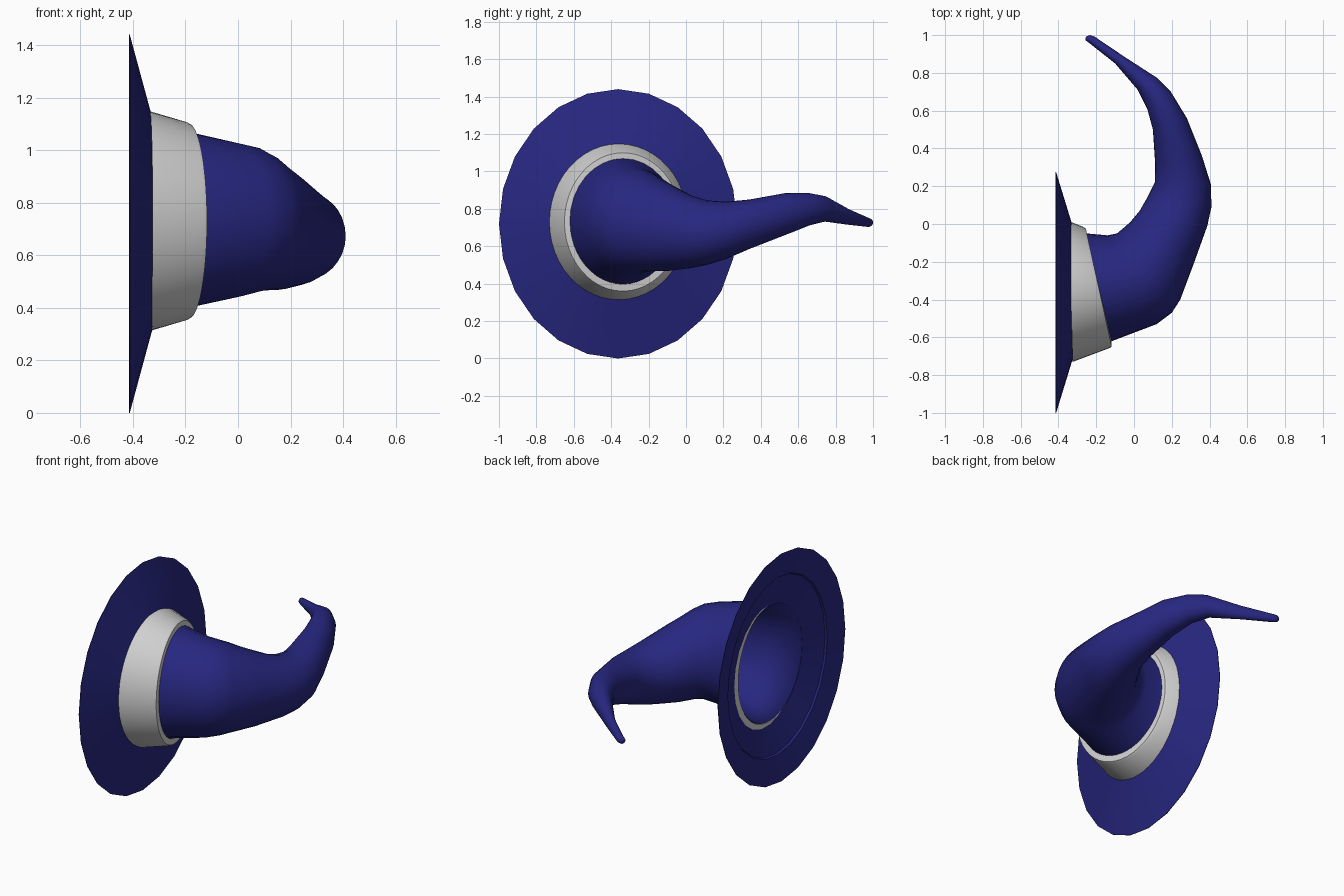
import bpy, bmesh, math
from mathutils import Vector


def material(name, rgb):
    m = bpy.data.materials.new(name)
    m.diffuse_color = (*rgb, 1)
    return m


BLUE = material("navy cloth", (0.02, 0.02, 0.22))
GREY = material("light grey ribbon", (0.64, 0.64, 0.64))


def loft(name, sections, mat, sides, cap_end=False, closed=False, angle=40):
    """Skin elliptical rings. A section is (outer_x, outer_y, inner_x, inner_y, z, half_height)."""
    bm = bmesh.new()
    rings = []
    for ax, ay, bx, by, z, rz in sections:
        a, b = Vector((ax, ay, z)), Vector((bx, by, z))
        mid, half = (a + b) / 2, (a - b) / 2
        rings.append([bm.verts.new(mid + half * math.cos(t) + Vector((0, 0, rz * math.sin(t))))
                      for t in (math.tau * i / sides for i in range(sides))])
    pairs = list(zip(rings, rings[1:]))
    if closed:
        pairs.append((rings[-1], rings[0]))
    for r, s in pairs:
        for i in range(sides):
            j = (i + 1) % sides
            bm.faces.new((r[i], r[j], s[j], s[i]))
    if cap_end:
        bm.faces.new(rings[-1])
    bmesh.ops.recalc_face_normals(bm, faces=bm.faces)
    me = bpy.data.meshes.new(name)
    bm.to_mesh(me)
    bm.free()
    me.materials.append(mat)
    ob = bpy.data.objects.new(name, me)
    bpy.context.collection.objects.link(ob)
    bpy.ops.object.select_all(action='DESELECT')
    ob.select_set(True)
    bpy.context.view_layer.objects.active = ob
    bpy.ops.object.shade_smooth_by_angle(angle=math.radians(angle))
    return ob


# Brim: thin shallow cone with a stepped underside; profile is (fraction of radius, x)
RY, RZ, CY, CZ = 0.637, 0.72, -0.363, 0.72
brim_profile = [(0.51, -0.315), (0.58, -0.33), (1.0, -0.412), (1.0, -0.415),
                (0.78, -0.387), (0.77, -0.376), (0.51, -0.332)]
loft("brim", [(x, CY - RY * f, x, CY + RY * f, CZ, RZ * f) for f, x in brim_profile],
     BLUE, 24, closed=True)

# Ribbon band: tapered, with its upper rim tilted
loft("band", [(-0.325, -0.73, -0.345, 0.015, 0.73, 0.418),
              (-0.13, -0.657, -0.27, -0.015, 0.73, 0.378),
              (-0.118, -0.65, -0.255, -0.025, 0.73, 0.37),
              (-0.12, -0.62, -0.25, -0.055, 0.733, 0.335),
              (-0.325, -0.69, -0.345, -0.03, 0.73, 0.37)],
     GREY, 48, closed=True)

# Crown: hollow bent cone that curls round to a narrow tip
crown = loft("crown", [
    (-0.33, -0.69, -0.33, -0.035, 0.725, 0.37),
    (-0.13, -0.625, -0.25, -0.05, 0.735, 0.335),
    (0.12, -0.53, -0.14, -0.06, 0.734, 0.295),
    (0.20, -0.47, -0.09, -0.05, 0.735, 0.278),
    (0.245, -0.40, -0.06, -0.025, 0.728, 0.262),
    (0.32, -0.20, -0.02, 0.01, 0.70, 0.232),
    (0.388, -0.01, 0.03, 0.07, 0.677, 0.193),
    (0.41, 0.09, 0.07, 0.14, 0.673, 0.172),
    (0.407, 0.21, 0.11, 0.22, 0.685, 0.153),
    (0.36, 0.36, 0.112, 0.32, 0.718, 0.132),
    (0.28, 0.56, 0.10, 0.50, 0.772, 0.112),
    (0.195, 0.70, 0.07, 0.61, 0.798, 0.087),
    (0.12, 0.775, 0.02, 0.71, 0.80, 0.068),
    (-0.05, 0.885, -0.10, 0.85, 0.757, 0.042),
    (-0.21, 0.993, -0.237, 0.958, 0.727, 0.024),
    (-0.234, 1.0, -0.256, 0.972, 0.727, 0.02),
    (-0.25, 0.995, -0.258, 0.983, 0.727, 0.009),
], BLUE, 32, cap_end=True, angle=60)
wall = crown.modifiers.new("wall", 'SOLIDIFY')
wall.thickness = 0.008
wall.offset = -1
